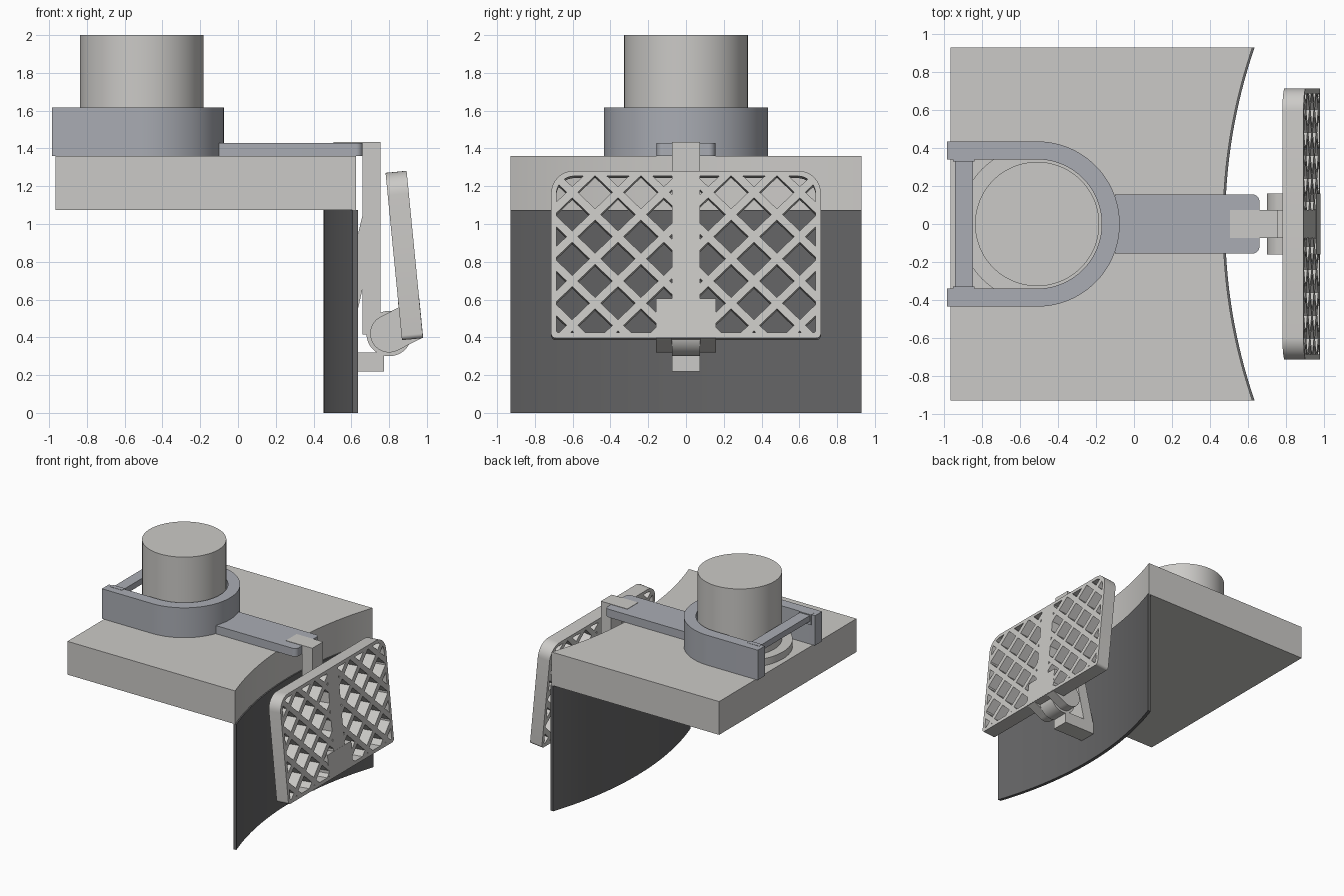
import bpy, bmesh, math
from mathutils import Matrix, Vector

if "Cube" in bpy.data.objects:
    bpy.data.objects.remove(bpy.data.objects["Cube"])


def material(name, rgb):
    m = bpy.data.materials.new(name)
    m.diffuse_color = (*rgb, 1)
    m.use_nodes = True
    m.node_tree.nodes["Principled BSDF"].inputs["Base Color"].default_value = m.diffuse_color
    return m


LIGHT = material("warm_light_grey", (0.60, 0.59, 0.57))
BLUE = material("blue_grey", (0.40, 0.415, 0.455))
DARK = material("charcoal", (0.13, 0.13, 0.133))

# Each plane maps (profile a, profile b, depth) to world axes
XY = Matrix.Identity(4)
XZ = Matrix(((1, 0, 0, 0), (0, 0, 1, 0), (0, 1, 0, 0), (0, 0, 0, 1)))


def prisms(name, profiles, lo, hi, plane, mat):
    """Extrude closed 2D profiles between two depths."""
    bm = bmesh.new()
    for pts in profiles:
        rings = [[bm.verts.new(plane @ Vector((a, b, d))) for a, b in pts] for d in (lo, hi)]
        n = len(pts)
        bm.faces.new(rings[0])
        bm.faces.new(rings[1])
        for i in range(n):
            j = (i + 1) % n
            bm.faces.new((rings[0][i], rings[0][j], rings[1][j], rings[1][i]))
    bmesh.ops.recalc_face_normals(bm, faces=bm.faces)
    me = bpy.data.meshes.new(name)
    bm.to_mesh(me)
    bm.free()
    me.materials.append(mat)
    ob = bpy.data.objects.new(name, me)
    bpy.context.collection.objects.link(ob)
    return ob


def rect(a0, b0, a1, b1):
    return [(a0, b0), (a1, b0), (a1, b1), (a0, b1)]


def arc(cx, cy, r, start, end, n=32):
    angles = [math.radians(start + (end - start) * i / n) for i in range(n + 1)]
    return [(cx + r * math.cos(t), cy + r * math.sin(t)) for t in angles]


def circle(cx, cy, r, n=64):
    return arc(cx, cy, r, 0, 360, n)[:-1]


def rounded(a0, b0, a1, b1, r_bottom, r_top):
    """Counter-clockwise rectangle with rounded corners."""
    rb, rt = r_bottom, r_top
    return (arc(a1 - rb, b0 + rb, rb, -90, 0, 8) + arc(a1 - rt, b1 - rt, rt, 0, 90, 10)
            + arc(a0 + rt, b1 - rt, rt, 90, 180, 10) + arc(a0 + rb, b0 + rb, rb, 180, 270, 8))


def clip(poly, region):
    """Clip a polygon to a convex counter-clockwise region."""
    for (ax, ay), (bx, by) in zip(region, region[1:] + region[:1]):
        def side(p):
            return (bx - ax) * (p[1] - ay) - (by - ay) * (p[0] - ax)
        out = []
        for p, q in zip(poly, poly[1:] + poly[:1]):
            sp, sq = side(p), side(q)
            if sp >= 0:
                out.append(p)
            if (sp >= 0) != (sq >= 0):
                t = sp / (sp - sq)
                out.append((p[0] + t * (q[0] - p[0]), p[1] + t * (q[1] - p[1])))
        poly = out
        if len(poly) < 3:
            return []
    return poly


def area(p):
    return abs(sum(a[0] * b[1] - a[1] * b[0] for a, b in zip(p, p[1:] + p[:1]))) / 2


# Slab with a concave edge, and the curved panel under it
RADIUS = 2.867


def curved_edge(x_mid, n=48):
    ys = [-0.93 + 1.86 * i / n for i in range(n + 1)]
    return [(x_mid + RADIUS - math.sqrt(RADIUS ** 2 - y * y), y) for y in ys]


prisms("slab", [[(-0.965, 0.93), (-0.965, -0.93)] + curved_edge(0.469)], 1.075, 1.36, XY, LIGHT)
prisms("curved_panel", [curved_edge(0.452) + curved_edge(0.48)[::-1]], 0, 1.075, XY, DARK)

# Upright cylinder with its base collar
CX = -0.51
prisms("upright_cylinder", [circle(CX, 0, 0.327, 96)], 1.36, 2.0, XY, LIGHT)
prisms("base_collar", [circle(CX, 0, 0.41, 96)], 1.36, 1.42, XY, LIGHT)

# U-shaped clamp, its closing bar and its flat arm
u_profile = ([(-0.985, -0.435)] + arc(CX, 0, 0.435, -90, 90, 48) + [(-0.985, 0.435), (-0.985, 0.34)]
             + arc(CX, 0, 0.34, 90, -90, 48) + [(-0.985, -0.34)])
prisms("clamp_collar", [u_profile], 1.36, 1.616, XY, BLUE)
prisms("clamp_bar", [rect(-0.943, -0.36, -0.847, 0.36)], 1.56, 1.61, XY, BLUE)
prisms("clamp_bar_ends", [rect(-0.953, s * 0.35 - 0.02, -0.84, s * 0.35 + 0.02) for s in (-1, 1)],
       1.53, 1.618, XY, BLUE)
arm = ([(-0.10, 0.155), (-0.10, -0.155)] + arc(0.625, -0.12, 0.035, -90, 0, 8)
       + arc(0.625, 0.12, 0.035, 0, 90, 8))
prisms("clamp_arm", [arm], 1.36, 1.43, XY, BLUE)

# Hanging post with hook, slanted strut and foot
W = 0.073
prisms("post", [rect(0.66, 0.415, 0.755, 1.433)], -W, W, XZ, LIGHT)
prisms("hook", [rect(0.505, 1.40, 0.755, 1.433)], -W, W, XZ, LIGHT)
prisms("strut", [[(0.66, 0.66), (0.66, 1.05), (0.482, 0.30), (0.482, 0.22), (0.56, 0.22)]],
       -W + 0.001, W - 0.001, XZ, LIGHT)
prisms("foot", [rect(0.482, 0.22, 0.772, 0.32)], -W, W, XZ, LIGHT)

# Hinge: central knuckle on the post, outer lugs on the grille
prisms("hinge_knuckle", [circle(0.80, 0.42, 0.12)], -W, W, XZ, LIGHT)
lug = arc(0.80, 0.42, 0.10, 117, 297, 32) + [(0.972, 0.396), (0.90, 0.58), (0.87, 0.568)]
for side_name, lo, hi in (("front", -0.16, -W), ("back", W, 0.16)):
    prisms("hinge_lug_" + side_name, [lug], lo, hi, XZ, LIGHT)

# Tilted grille: profile is (y, height along the panel), depth is outward
TILT, THICK, TALL = math.radians(5.6), 0.112, 0.89
c, s = math.cos(TILT), math.sin(TILT)
GRILLE = Matrix(((0, -s, c, 0.868), (1, 0, 0, 0), (0, c, s, 0.385), (0, 0, 0, 1)))
grille = prisms("grille", [rounded(-0.714, 0, 0.714, TALL, 0.025, 0.12)], 0, THICK, GRILLE, LIGHT)

# Diamond holes, clipped to the frame and to the central spine
frame = rounded(-0.686, 0.03, 0.686, TALL - 0.028, 0.01, 0.095)
half = clip(rect(W, 0, 0.7, TALL), frame)
PU, PV, GAP = 0.2425, 0.236, 0.03
holes = []
for i in range(-2, 8):
    for j in range(-1, 9):
        if (i + j) % 2:
            u, v = 0.36 + (i - 2) * PU / 2, 0.068 + j * PV / 2
            du, dv = PU / 2 - GAP, PV / 2 - GAP
            hole = clip([(u, v - dv), (u + du, v), (u, v + dv), (u - du, v)], half)
            if len(hole) > 2 and area(hole) > 1e-5:
                clean = [p for k, p in enumerate(hole) if math.dist(p, hole[k - 1]) > 1e-5]
                holes += [clean, [(-a, b) for a, b in clean]]
cutter = prisms("hole_cutter", holes, -0.05, THICK + 0.05, GRILLE, LIGHT)
cutter.hide_render = True
mod = grille.modifiers.new("holes", "BOOLEAN")
mod.operation, mod.solver, mod.object = "DIFFERENCE", "EXACT", cutter
bpy.context.view_layer.objects.active = grille
bpy.ops.object.modifier_apply(modifier=mod.name)
bpy.data.objects.remove(cutter)

# Solid mounting plate low on the grille
prisms("grille_mount", [rect(-0.16, 0.001, 0.16, 0.21)], -0.001, THICK + 0.001, GRILLE, LIGHT)

# Smooth the curved surfaces, keep the edges sharp
bpy.ops.object.select_all(action="SELECT")
bpy.ops.object.shade_smooth_by_angle(angle=math.radians(30))
